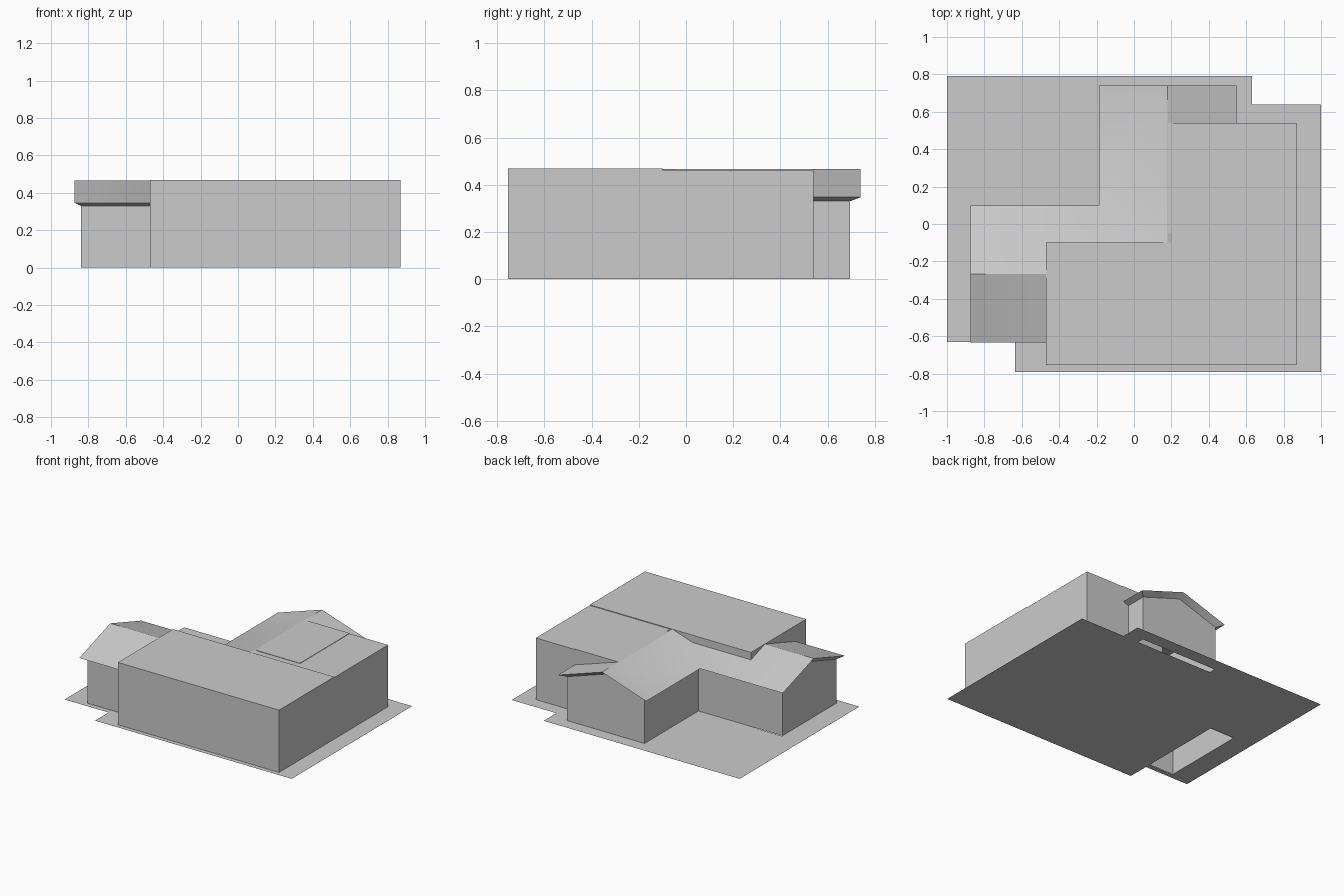
import bpy, bmesh

cube = bpy.data.objects.get("Cube")
if cube:
    bpy.data.objects.remove(cube, do_unlink=True)

GREY = (0.6, 0.6, 0.6, 1)
grey = bpy.data.materials.new("plain grey")
grey.use_nodes = True
grey.diffuse_color = GREY
grey.node_tree.nodes["Principled BSDF"].inputs["Base Color"].default_value = GREY


def finish(name, bm):
    mesh = bpy.data.meshes.new(name)
    bm.to_mesh(mesh)
    bm.free()
    mesh.materials.append(grey)
    obj = bpy.data.objects.new(name, mesh)
    bpy.context.collection.objects.link(obj)
    return obj


def box(name, x, y, z):
    bm = bmesh.new()
    bmesh.ops.create_cube(bm, size=1)
    for v in bm.verts:
        v.co = [r[0] if c < 0 else r[1] for c, r in zip(v.co, (x, y, z))]
    return finish(name, bm)


# Thin ground sheet, left open under the gabled wings
def ground(name, rects):
    bm = bmesh.new()
    for x0, x1, y0, y1 in rects:
        bm.faces.new([bm.verts.new((x, y, 0)) for x, y in
                      ((x0, y0), (x1, y0), (x1, y1), (x0, y1))])
    bmesh.ops.remove_doubles(bm, verts=bm.verts, dist=0.0001)
    return finish(name, bm)


ground("ground_sheet", [
    (-0.635, 1, -0.79, 0.64),
    (-1, -0.84, -0.63, 0.79),
    (-0.84, -0.635, -0.63, -0.59),
    (-0.84, -0.635, 0.06, 0.79),
    (-0.635, -0.14, 0.64, 0.79),
    (0.5, 0.63, 0.64, 0.79),
    (-0.14, 0.5, 0.69, 0.79),
])

# Flat-roofed block in two parts, with a raised roof panel
box("front_block", (-0.47, 0.87), (-0.755, -0.1), (0, 0.468))
box("rear_block", (0.2, 0.87), (-0.1, 0.54), (0, 0.463))
box("roof_panel", (0.18, 0.55), (-0.05, 0.54), (0.458, 0.466))

# L-shaped gabled wings: ridges meet at one corner
RIDGE_X, RIDGE_Y = 0.18, -0.267


def gable_outline(bm, half, end_x, end_y, eave, ridge):
    """Perimeter of the L, gable peaks included."""
    x0, x1 = RIDGE_X - half, RIDGE_X + half
    y0, y1 = RIDGE_Y - half, RIDGE_Y + half
    points = [(end_x, y0, eave), (x1, y0, eave), (x1, end_y, eave),
              (RIDGE_X, end_y, ridge), (x0, end_y, eave), (x0, y1, eave),
              (end_x, y1, eave), (end_x, RIDGE_Y, ridge)]
    return [bm.verts.new(p) for p in points]


def band(bm, upper, lower):
    for i in range(len(upper)):
        j = (i + 1) % len(upper)
        bm.faces.new((upper[i], lower[i], lower[j], upper[j]))


# Roof slopes and the tapered soffit below them
bm = bmesh.new()
edge = gable_outline(bm, 0.367, -0.875, 0.74, 0.347, 0.467)
wall_top = gable_outline(bm, 0.322, -0.84, 0.695, 0.33, 0.435)
a, b, c, peak_back, d, e, f, peak_side = edge
corner = bm.verts.new((RIDGE_X, RIDGE_Y, 0.467))
for face in ((a, b, corner, peak_side), (b, c, peak_back, corner),
             (peak_back, d, e, corner), (e, f, peak_side, corner)):
    bm.faces.new(face)
band(bm, edge, wall_top)
bmesh.ops.recalc_face_normals(bm, faces=bm.faces)
roof = finish("gabled_roof", bm)
bpy.ops.object.select_all(action='DESELECT')
roof.select_set(True)
bpy.context.view_layer.objects.active = roof
bpy.ops.object.shade_smooth_by_angle()

# Wing walls
bm = bmesh.new()
top = gable_outline(bm, 0.322, -0.84, 0.695, 0.33, 0.435)
base = gable_outline(bm, 0.322, -0.84, 0.695, 0, 0)
band(bm, top, base)
bmesh.ops.recalc_face_normals(bm, faces=bm.faces)
finish("wing_walls", bm)
